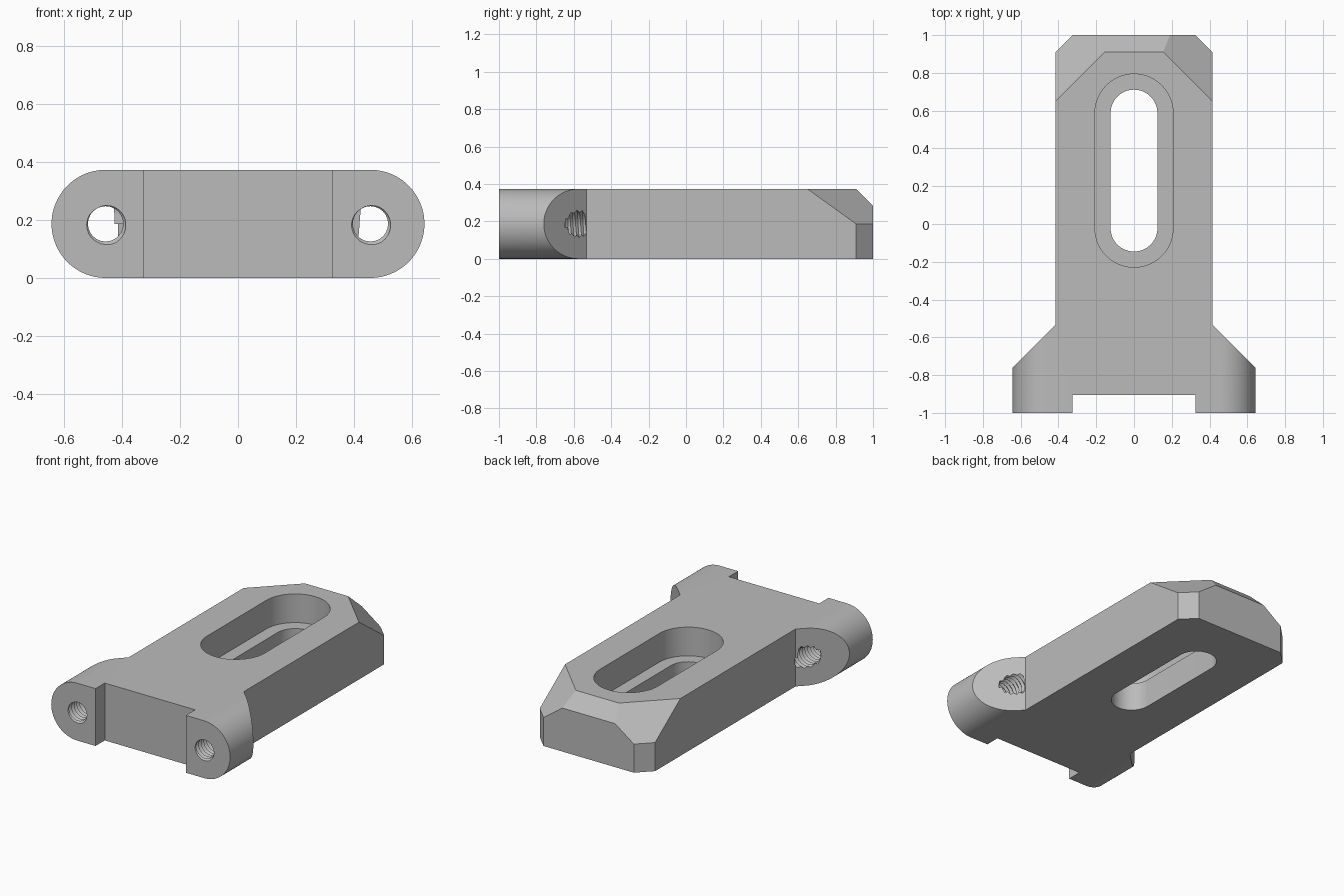
import bpy, bmesh
from math import sin, cos, pi
from mathutils import Vector

if "Cube" in bpy.data.objects:
    bpy.data.objects.remove(bpy.data.objects["Cube"], do_unlink=True)

HEIGHT = 0.373
MID = HEIGHT / 2
EAR_X = 0.457

grey = bpy.data.materials.new("plain_grey")
grey.use_nodes = True
grey.diffuse_color = (0.5, 0.5, 0.5, 1)
grey.node_tree.nodes["Principled BSDF"].inputs["Base Color"].default_value = (0.5, 0.5, 0.5, 1)


def make_object(name, bm):
    bmesh.ops.recalc_face_normals(bm, faces=bm.faces[:])
    mesh = bpy.data.meshes.new(name)
    bm.to_mesh(mesh)
    bm.free()
    mesh.materials.append(grey)
    obj = bpy.data.objects.new(name, mesh)
    bpy.context.collection.objects.link(obj)
    return obj


def extrude(points, direction):
    bm = bmesh.new()
    face = bm.faces.new([bm.verts.new(p) for p in points])
    result = bmesh.ops.extrude_face_region(bm, geom=[face], use_keep_orig=True)
    moved = [g for g in result["geom"] if isinstance(g, bmesh.types.BMVert)]
    bmesh.ops.translate(bm, verts=moved, vec=direction)
    return bm


def stadium(low, high, radius, steps=32):
    """Two half circles joined by straight sides; long axis first."""
    pts = []
    for centre, start in ((high, -pi / 2), (low, pi / 2)):
        for i in range(steps + 1):
            a = start + pi * i / steps
            pts.append((centre + radius * cos(a), radius * sin(a)))
    return pts


def slice_off(bm, point, normal):
    cut = bmesh.ops.bisect_plane(bm, geom=bm.verts[:] + bm.edges[:] + bm.faces[:],
                                 plane_co=point, plane_no=normal, clear_outer=True)
    edges = [g for g in cut["geom_cut"] if isinstance(g, bmesh.types.BMEdge)]
    bmesh.ops.edgeloop_fill(bm, edges=edges)


def combine(target, tool, operation):
    tool.hide_render = True
    mod = target.modifiers.new("cut", "BOOLEAN")
    mod.operation = operation
    mod.solver = "EXACT"
    mod.object = tool
    bpy.context.view_layer.objects.active = target
    bpy.ops.object.modifier_apply(modifier=mod.name)
    bpy.data.objects.remove(tool, do_unlink=True)


def thread_cutter(x, start, turns, pitch=0.027, minor=0.061, major=0.074, n=24):
    """Helical rod that leaves a screw thread when subtracted."""
    bm = bmesh.new()
    total = turns * n

    def point(i, radius, shift):
        a = 2 * pi * i / n
        return bm.verts.new((x + radius * cos(a), start + pitch * (i / n + shift),
                             MID + radius * sin(a)))

    root = [point(i, minor, 0) for i in range(total + 1)]
    crest = [point(i, major, 0.5) for i in range(total - n + 1)]
    for i in range(total - n):
        bm.faces.new((root[i], root[i + 1], crest[i + 1], crest[i]))
        bm.faces.new((crest[i], crest[i + 1], root[i + n + 1], root[i + n]))
    # Close both ends with a fan
    for first in (0, total - n):
        loop = root[first:first + n + 1] + [crest[first]]
        hub = bm.verts.new((x, start + pitch * (first / n + 0.5), MID))
        for a, b in zip(loop, loop[1:] + loop[:1]):
            bm.faces.new((a, b, hub))
    return make_object("thread_cutter", bm)


# Rounded bar with sloped back edge and back corners
profile = [(x, -1.1, z + MID) for x, z in stadium(-EAR_X, EAR_X, MID, 40)]
bm = extrude(profile, (0, 2.2, 0))
slice_off(bm, Vector((0, 0.91, HEIGHT)), Vector((0, 1, 1)))
for side in (1, -1):
    slice_off(bm, Vector((side * 0.155, 0.91, HEIGHT)), Vector((side, 1, 1.39)))
plate = make_object("clamp_plate", bm)

# Plan outline: front notch, ears, narrow body, clipped corners
half = [(0.325, -0.905), (0.325, -1), (0.7, -1), (0.7, -0.817),
        (0.415, -0.532), (0.415, 0.91), (0.325, 1)]
outline = half + [(-x, y) for x, y in reversed(half)]
plan = make_object("plan_cutter", extrude([(x, y, -0.2) for x, y in outline], (0, 0, 1)))
combine(plate, plan, "INTERSECT")

# Slot and its wider recess
for radius, bottom in ((0.207, MID), (0.124, -0.2)):
    ring = [(x, y, bottom) for y, x in stadium(-0.022, 0.587, radius)]
    combine(plate, make_object("slot_cutter", extrude(ring, (0, 0, 1))), "DIFFERENCE")

# Threaded holes through the ears
for side in (1, -1):
    combine(plate, thread_cutter(side * EAR_X, -1.09, 21), "DIFFERENCE")

bpy.ops.object.select_all(action="DESELECT")
plate.select_set(True)
bpy.context.view_layer.objects.active = plate
bpy.ops.object.shade_smooth_by_angle(angle=0.5)
